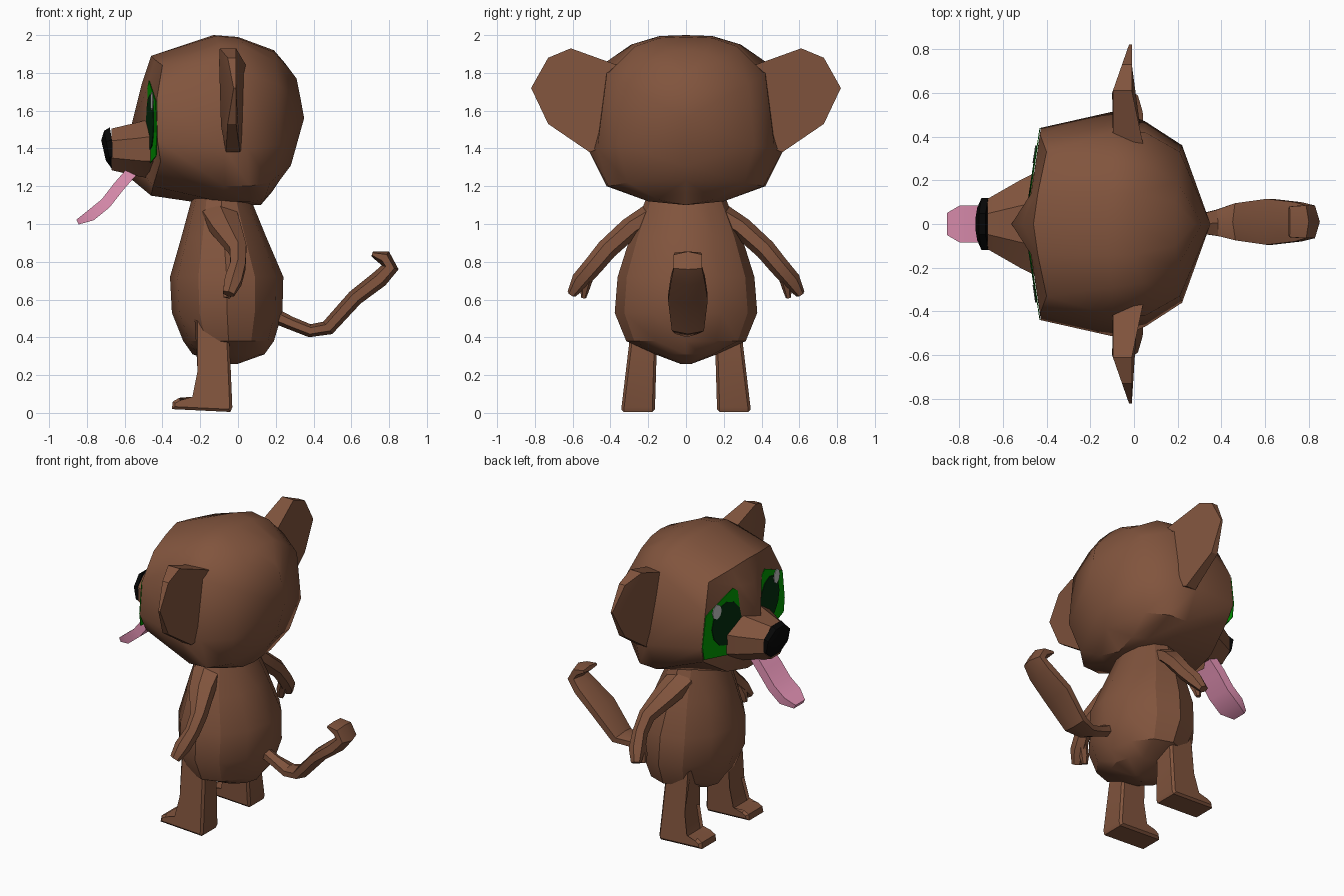
import bpy, bmesh, math
from mathutils import Vector

if "Cube" in bpy.data.objects:
    bpy.data.objects.remove(bpy.data.objects["Cube"])


def material(name, r, g, b):
    m = bpy.data.materials.new(name)
    m.use_nodes = True
    m.diffuse_color = (r, g, b, 1)
    bsdf = m.node_tree.nodes["Principled BSDF"]
    bsdf.inputs["Base Color"].default_value = (r, g, b, 1)
    bsdf.inputs["Roughness"].default_value = 0.8
    return m


BROWN = material("brown fur", .22, .089, .047)
GREEN = material("iris green", 0, .33, 0)
DARK = material("pupil dark green", .001, .027, .004)
GREY = material("eye glint grey", .56, .56, .56)
BLACK = material("nose black", .002, .002, .002)
PINK = material("tongue pink", .8, .3, .48)


def finish(name, bm, mat, mirror=False, angle=30):
    """Turn a bmesh into an object, optionally mirrored across y."""
    bmesh.ops.remove_doubles(bm, verts=bm.verts, dist=.0005)
    bmesh.ops.recalc_face_normals(bm, faces=bm.faces)
    me = bpy.data.meshes.new(name)
    bm.to_mesh(me)
    bm.free()
    me.materials.append(mat)
    ob = bpy.data.objects.new(name, me)
    bpy.context.collection.objects.link(ob)
    if mirror:
        mod = ob.modifiers.new("Mirror", "MIRROR")
        mod.use_axis = (False, True, False)
    bpy.ops.object.select_all(action="DESELECT")
    ob.select_set(True)
    bpy.context.view_layer.objects.active = ob
    bpy.ops.object.shade_smooth_by_angle(angle=math.radians(angle))


def loft(bm, rings, closed=True, caps=True):
    """Skin a list of equal-length point rings."""
    rows = [[bm.verts.new(p) for p in ring] for ring in rings]
    n = len(rows[0])
    for a, b in zip(rows, rows[1:]):
        for i in range(n if closed else n - 1):
            j = (i + 1) % n
            bm.faces.new((a[i], a[j], b[j], b[i]))
    if caps:
        bm.faces.new(rows[0])
        bm.faces.new(rows[-1])
    return rows


def tube(name, path, side, mat, n=8, mirror=False):
    """Path points are x, y, z, half width along side, half thickness."""
    bm = bmesh.new()
    pts = [Vector(p[:3]) for p in path]
    rings = []
    for i, p in enumerate(path):
        t = (pts[min(i + 1, len(pts) - 1)] - pts[max(i - 1, 0)]).normalized()
        s = Vector(side)
        u = (s - t * s.dot(t)).normalized()
        v = t.cross(u)
        k = 1 / math.cos(math.pi / n)
        angs = [math.tau * (j + .5) / n for j in range(n)]
        rings.append([pts[i] + u * p[3] * k * math.cos(a) + v * p[4] * k * math.sin(a) for a in angs])
    loft(bm, rings)
    finish(name, bm, mat, mirror)


# Head: half rings from the face to the ridge at the back, top to chin
head = [
    [(-.51, 0, 1.74), (-.477, .1, 1.75), (-.471, .14, 1.74), (-.474, .12, 1.6),
     (-.474, .12, 1.4), (-.474, .12, 1.3), (-.5, .07, 1.27), (-.58, 0, 1.25)],
    [(-.46, 0, 1.89), (-.44, .14, 1.87), (-.4, .33, 1.84), (-.43, .41, 1.66),
     (-.426, .44, 1.44), (-.41, .4, 1.33), (-.45, .2, 1.2), (-.46, 0, 1.15)],
    [(-.13, 0, 2), (-.12, .14, 1.995), (-.1, .29, 1.95), (-.1, .42, 1.86),
     (-.07, .52, 1.4), (-.07, .42, 1.2), (-.1, .2, 1.12), (-.12, 0, 1.1)],
    [(0, 0, 1.99), (0, .14, 1.985), (.04, .27, 1.94), (.05, .42, 1.79),
     (.05, .47, 1.4), (.06, .41, 1.2), (.06, .2, 1.12), (.05, 0, 1.1)],
    [(.19, 0, 1.92), (.19, .1, 1.91), (.2, .19, 1.86), (.21, .33, 1.74),
     (.22, .36, 1.42), (.17, .31, 1.22), (.14, .15, 1.13), (.12, 0, 1.1)],
    [(.25, 0, 1.85), (.28, 0, 1.81), (.31, 0, 1.77), (.33, 0, 1.67),
     (.35, 0, 1.56), (.28, 0, 1.31), (.22, 0, 1.23), (.18, 0, 1.17)],
]
bm = bmesh.new()
rows = loft(bm, head, closed=False, caps=False)
bridge = bm.verts.new((-.56, 0, 1.54))
for a, b in zip(rows[0], rows[0][1:]):
    bm.faces.new((a, b, bridge))
finish("head", bm, BROWN, mirror=True, angle=36)

# Ears: an outline with a thick root thinning to the rim
outline = [(.36, 1.84), (.61, 1.93), (.73, 1.88), (.82, 1.72), (.73, 1.53), (.51, 1.38), (.4, 1.42)]
bm = bmesh.new()
front = [(-.1 + .35 * max(0, y - .6) + .07 * (1.9 - z) * (y < .6), y, z) for y, z in outline]
middle = [(-.1, .6, 1.86), (-.09, .58, 1.52)]
back = [(-.01 + max(0, .6 - y) * .22, y, z) for y, z in outline]
loft(bm, [front, back], caps=False)
f = [bm.verts.new(p) for p in front]
m = [bm.verts.new(p) for p in middle]
for face in ((f[1], f[2], m[0]), (f[2], f[3], m[0]), (f[3], m[1], m[0]), (f[3], f[4], m[1]),
             (f[4], f[5], m[1]), (f[0], f[1], m[0]), (f[0], m[0], m[1], f[6]), (f[5], f[6], m[1])):
    bm.faces.new(face)
bm.faces.new([bm.verts.new(p) for p in back])
finish("ears", bm, BROWN, mirror=True)


# Eyes: thin flat plates lying on the slanted face
def eye_plate(name, shape, lift, mat):
    bm = bmesh.new()
    loft(bm, [[(-.492 + .15 * y - d, y, z) for y, z in shape] for d in (lift, lift + .004)])
    finish(name, bm, mat, mirror=True)


def oval(y, z, ry, rz, n=12):
    return [(y + ry * math.cos(math.tau * i / n), z + rz * math.sin(math.tau * i / n)) for i in range(n)]


eye_plate("irises", [(.425, 1.36), (.44, 1.45), (.41, 1.65), (.17, 1.76), (.08, 1.69), (.1, 1.48), (.2, 1.32)],
          .002, GREEN)
eye_plate("pupils", oval(.23, 1.54, .13, .145), .006, DARK)
eye_plate("eye_glints", oval(.32, 1.65, .04, .05, 8), .010, GREY)

# Snout, nose and tongue
tube("snout", [(-.42, 0, 1.4, .25, .165), (-.52, 0, 1.395, .2, .145), (-.67, 0, 1.395, .115, .11)],
     (0, 1, 0), BROWN)
tube("nose", [(-.66, 0, 1.4, .118, .113), (-.69, 0, 1.395, .118, .1), (-.712, 0, 1.39, .075, .055)],
     (0, 1, 0), BLACK)
tube("tongue", [(-.56, 0, 1.28, .08, .03), (-.63, 0, 1.2, .085, .03), (-.7, 0, 1.11, .085, .03),
                (-.78, 0, 1.045, .085, .03), (-.85, 0, 1.01, .05, .014)], (0, 1, 0), PINK, n=4)

# Body: rings of height, front x, back x, half width
bm = bmesh.new()
rings = []
for z, x0, x1, w in [(1.15, -.24, .06, .2), (.93, -.3, .15, .29), (.72, -.36, .24, .355), (.53, -.35, .235, .37),
                     (.38, -.29, .19, .31), (.31, -.24, .14, .16), (.26, -.08, 0, .03)]:
    cx, rx = (x0 + x1) / 2, (x1 - x0) / 2
    rings.append([(cx + rx * math.cos(a), w * 1.02 * math.sin(a), z)
                  for a in (math.tau * i / 12 for i in range(12))])
loft(bm, rings)
finish("body", bm, BROWN)

# Legs: side profile with the foot, widened towards the ground
profile = [(-.23, .5), (-.05, .5), (-.03, .03), (-.04, .005), (-.35, .02), (-.345, .06), (-.31, .08),
           (-.23, .07), (-.2, .22)]
bm = bmesh.new()
loft(bm, [[(x, .165 - .03 * z, z) for x, z in profile],
          [(x, .345 - .12 * z, z) for x, z in profile]])
sides = [e for e in bm.edges if abs(e.verts[0].co.y - e.verts[1].co.y) < .06]
bmesh.ops.bevel(bm, geom=sides, offset=.014, segments=1, affect="EDGES")
finish("legs", bm, BROWN, mirror=True)

# Arms with two blunt fingers
tube("arms", [(-.1, .17, 1.05, .09, .06), (-.06, .3, .975, .075, .05), (0, .42, .865, .045, .048),
              (.0, .49, .78, .04, .045), (-.025, .56, .7, .045, .042), (-.05, .605, .63, .03, .022)],
     (1, 0, 0), BROWN, n=6, mirror=True)
tube("fingers", [(-.02, .52, .73, .03, .03), (-.05, .535, .66, .028, .022), (-.06, .542, .61, .018, .012)],
     (1, 0, 0), BROWN, n=6, mirror=True)

# Tail: a flattened strip that curls at the tip
tube("tail", [(.18, 0, .52, .035, .035), (.28, 0, .475, .04, .03), (.38, .005, .435, .06, .03),
              (.475, .01, .45, .085, .035), (.62, .01, .61, .105, .037), (.75, .01, .71, .09, .04),
              (.805, .01, .77, .075, .04), (.775, .01, .822, .075, .035), (.71, .01, .842, .07, .012)],
     (0, 1, 0), BROWN, n=6)
